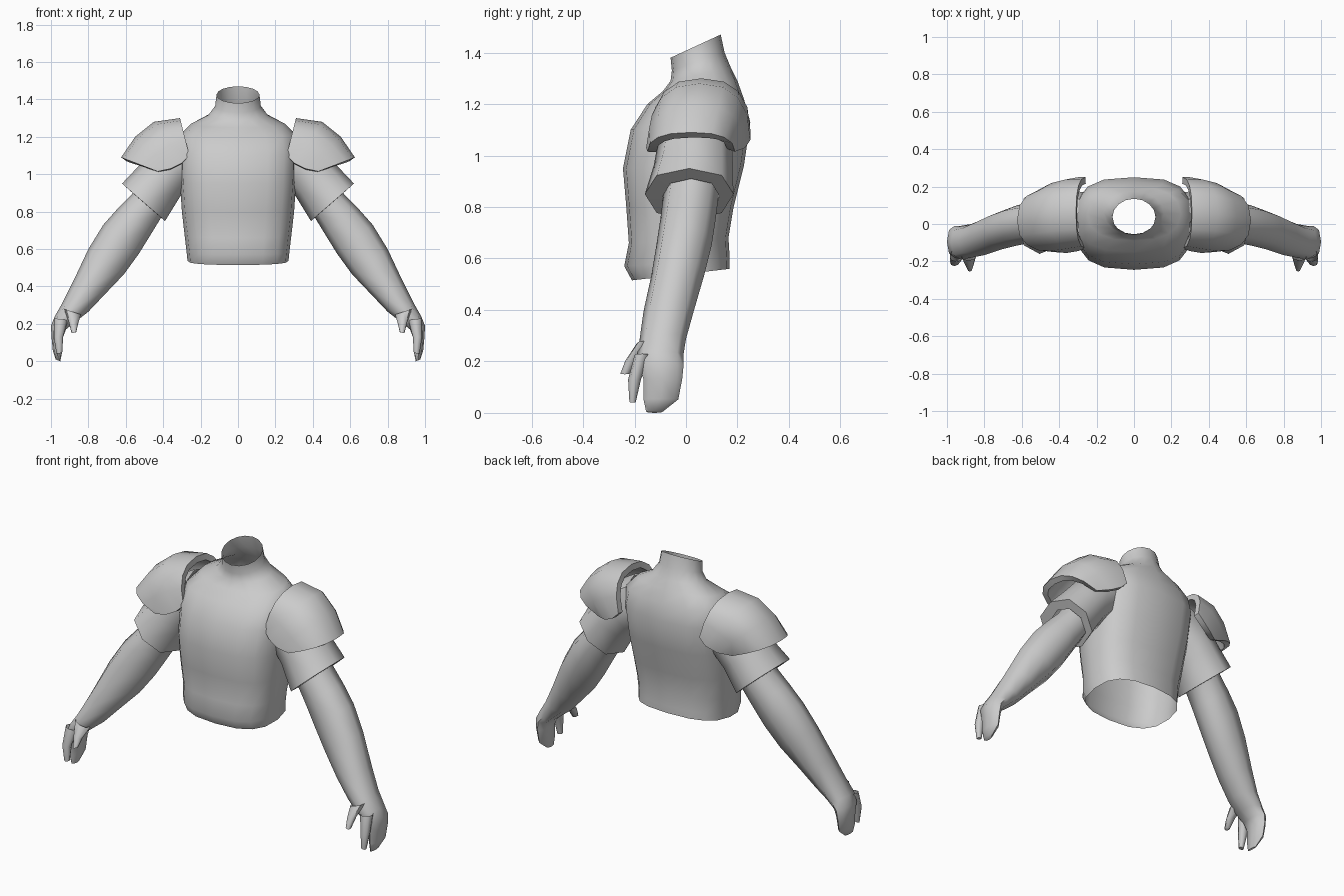
import bpy, bmesh, math

if "Cube" in bpy.data.objects:
    bpy.data.objects.remove(bpy.data.objects["Cube"])

grey = bpy.data.materials.new("plain_grey")
grey.diffuse_color = (0.6, 0.6, 0.6, 1)
grey.use_nodes = True
grey.node_tree.nodes["Principled BSDF"].inputs["Base Color"].default_value = grey.diffuse_color


def power(v, e):
    return math.copysign(abs(v) ** e, v)


def loft(name, rings, closed=True, cap=False, mirror=True, thickness=0, angle=60):
    """Skin a list of point rings, then mirror, thicken and smooth."""
    bm = bmesh.new()
    rows = [[bm.verts.new(p) for p in ring] for ring in rings]
    n = len(rows[0])
    for a, b in zip(rows, rows[1:]):
        for i in range(n if closed else n - 1):
            j = (i + 1) % n
            bm.faces.new((a[i], a[j], b[j], b[i]))
    if cap:
        bm.faces.new(rows[-1])
    bmesh.ops.recalc_face_normals(bm, faces=bm.faces)
    me = bpy.data.meshes.new(name)
    bm.to_mesh(me)
    bm.free()
    me.materials.append(grey)
    ob = bpy.data.objects.new(name, me)
    bpy.context.collection.objects.link(ob)
    bpy.ops.object.select_all(action='DESELECT')
    ob.select_set(True)
    bpy.context.view_layer.objects.active = ob
    if thickness:
        m = ob.modifiers.new("thickness", 'SOLIDIFY')
        m.thickness, m.offset = thickness, -1
        bpy.ops.object.modifier_apply(modifier=m.name)
    if mirror:
        m = ob.modifiers.new("mirror", 'MIRROR')
        m.use_mirror_merge = False
        bpy.ops.object.modifier_apply(modifier=m.name)
    bpy.ops.object.shade_smooth_by_angle(angle=math.radians(angle))
    return ob


def torso_ring(z_front, z_back, half, y_front, y_back, e, n=16):
    pts = []
    for i in range(n):
        t = 2 * math.pi * i / n
        s = power(math.sin(t), e)
        pts.append((half * power(math.cos(t), e),
                    (y_front + y_back) / 2 + s * (y_back - y_front) / 2,
                    (z_front + z_back) / 2 + s * (z_back - z_front) / 2))
    return pts


def limb_ring(top, low, y_front, y_back, n=8, e=0.9):
    """Ring spanned by an outer and an inner point in xz and a range in y."""
    pts = []
    for i in range(n):
        t = 2 * math.pi * i / n
        c = (1 + power(math.cos(t), e)) / 2
        pts.append((low[0] + (top[0] - low[0]) * c,
                    (y_front + y_back) / 2 + power(math.sin(t), e) * (y_back - y_front) / 2,
                    low[1] + (top[1] - low[1]) * c))
    return pts


def arch(top, low, y_front, y_back, n=8):
    """Half ring running from the front edge over the top to the back edge."""
    pts = []
    for i in range(n + 1):
        t = math.pi * i / n
        s = math.sin(t) ** 0.85
        pts.append((low[0] + (top[0] - low[0]) * s,
                    (y_front + y_back) / 2 - power(math.cos(t), 0.8) * (y_back - y_front) / 2,
                    low[1] + (top[1] - low[1]) * s))
    return pts


# torso with open waist and neck
loft("torso", [torso_ring(*r) for r in (
    (0.515, 0.56, 0.27, -0.21, 0.17, 0.75),
    (0.57, 0.60, 0.275, -0.24, 0.17, 0.75),
    (0.66, 0.68, 0.285, -0.222, 0.165, 0.75),
    (0.80, 0.80, 0.30, -0.232, 0.185, 0.72),
    (0.95, 0.96, 0.31, -0.245, 0.225, 0.70),
    (1.10, 1.13, 0.315, -0.215, 0.25, 0.70),
    (1.20, 1.22, 0.31, -0.15, 0.225, 0.75),
    (1.25, 1.29, 0.25, -0.09, 0.20, 0.85),
    (1.29, 1.34, 0.16, -0.06, 0.175, 1.0),
    (1.33, 1.40, 0.122, -0.055, 0.15, 1.0),
    (1.38, 1.47, 0.115, -0.06, 0.135, 1.0))], mirror=False)

# sleeves, with a rim turned in towards the arm
loft("sleeves", [limb_ring(*r) for r in (
    ((0.30, 1.24), (0.24, 0.96), -0.10, 0.17),
    ((0.42, 1.17), (0.27, 0.92), -0.11, 0.18),
    ((0.53, 1.045), (0.31, 0.88), -0.125, 0.18),
    ((0.62, 0.95), (0.39, 0.75), -0.16, 0.185),
    ((0.575, 0.91), (0.42, 0.775), -0.09, 0.13))], angle=50)

# shoulder guards
loft("shoulder_guards", [arch(*r) for r in (
    ((0.31, 1.30), (0.26, 1.10), -0.13, 0.25),
    ((0.45, 1.28), (0.30, 1.06), -0.145, 0.25),
    ((0.55, 1.20), (0.36, 1.03), -0.155, 0.23),
    ((0.625, 1.09), (0.43, 1.015), -0.15, 0.19))],
    closed=False, thickness=0.035, angle=50)

# arms running down into the joined fingers
loft("arms", [limb_ring(*r) for r in (
    ((0.52, 0.96), (0.35, 0.82), -0.08, 0.13),
    ((0.57, 0.89), (0.41, 0.77), -0.09, 0.125),
    ((0.64, 0.82), (0.465, 0.68), -0.10, 0.115),
    ((0.72, 0.73), (0.53, 0.575), -0.115, 0.10),
    ((0.80, 0.60), (0.61, 0.465), -0.135, 0.07),
    ((0.88, 0.43), (0.71, 0.36), -0.165, 0.03),
    ((0.94, 0.31), (0.80, 0.265), -0.18, 0.0),
    ((0.98, 0.24), (0.87, 0.21), -0.19, -0.01),
    ((1.0, 0.19), (0.92, 0.17), -0.18, -0.01),
    ((0.997, 0.13), (0.935, 0.13), -0.165, -0.015),
    ((0.99, 0.055), (0.94, 0.05), -0.165, -0.03),
    ((0.975, 0.01), (0.95, 0.0), -0.155, -0.09))], cap=True)

# forefingers
loft("forefingers", [limb_ring(*r) for r in (
    ((0.985, 0.23), (0.91, 0.22), -0.20, -0.14),
    ((0.985, 0.13), (0.935, 0.13), -0.225, -0.175),
    ((0.97, 0.04), (0.94, 0.045), -0.22, -0.195))], cap=True)

# thumbs
loft("thumbs", [limb_ring(*r) for r in (
    ((0.93, 0.28), (0.84, 0.25), -0.195, -0.12),
    ((0.905, 0.21), (0.855, 0.20), -0.235, -0.185),
    ((0.89, 0.15), (0.865, 0.155), -0.255, -0.22))], cap=True)
